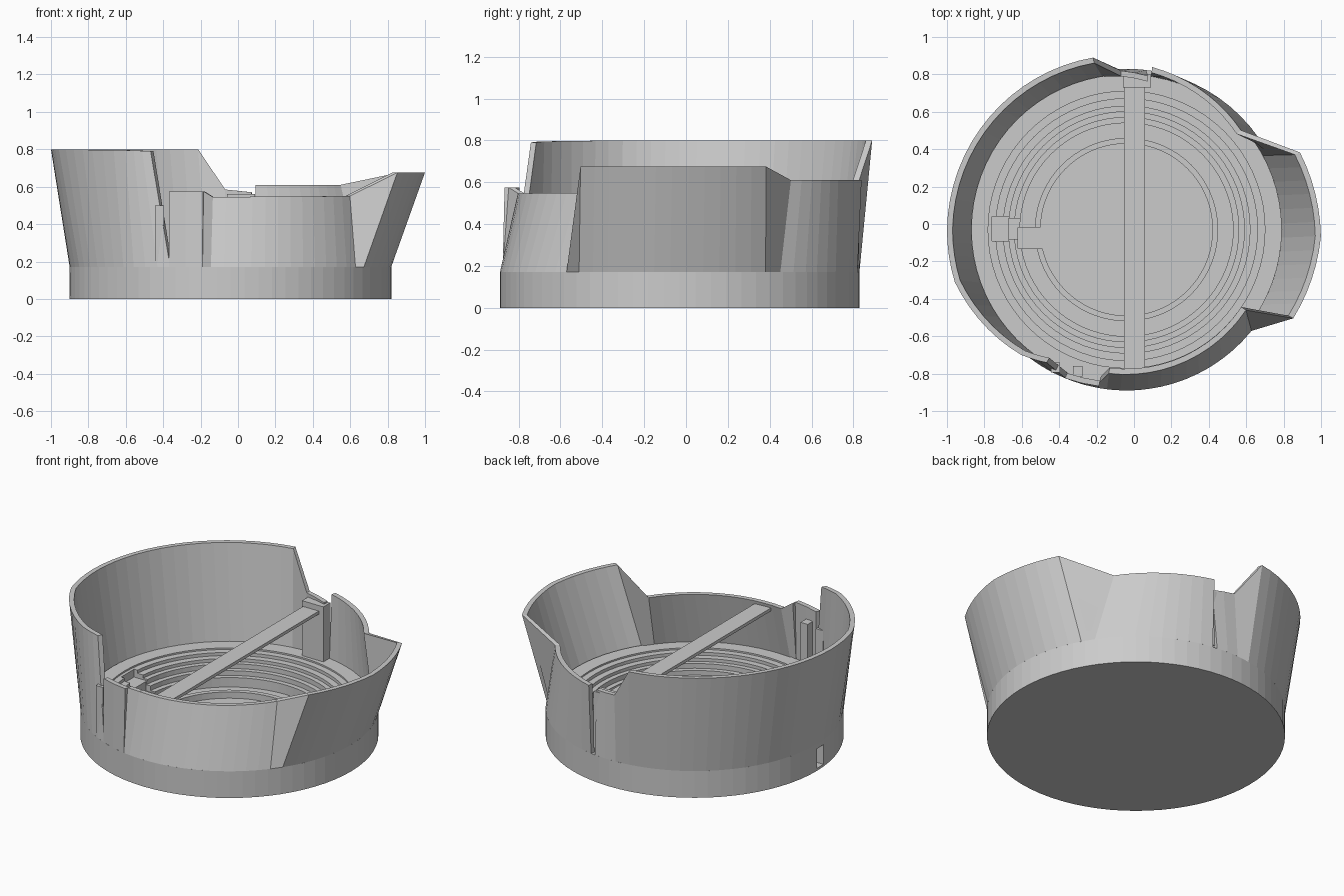
import bpy, bmesh
from math import cos, sin, radians

if "Cube" in bpy.data.objects:
    bpy.data.objects.remove(bpy.data.objects["Cube"])

CX, CY = -0.04, -0.03      # centre of the round plan
R, BASE_Z, T = 0.86, 0.17, 0.03


def make(name, bm):
    bmesh.ops.recalc_face_normals(bm, faces=bm.faces)
    me = bpy.data.meshes.new(name)
    bm.to_mesh(me)
    bm.free()
    ob = bpy.data.objects.new(name, me)
    bpy.context.collection.objects.link(ob)
    return ob


def polar(a, r, z):
    return (CX + r * cos(radians(a)), CY + r * sin(radians(a)), z)


def wall(name, stations):
    """Loft a thin wall through (bottom angle, top angle, top radius, top z)."""
    rows = [stations[0]]
    for s, e in zip(stations, stations[1:]):
        n = max(1, round((e[0] - s[0]) / 5))
        for i in range(1, n + 1):
            rows.append([p + (q - p) * i / n for p, q in zip(s, e)])
    bm = bmesh.new()
    rings = []
    for ab, at, r, z in rows:
        rings.append([bm.verts.new(p) for p in (
            polar(ab, R, BASE_Z), polar(at, r, z),
            polar(at, r - T, z), polar(ab, R - T, BASE_Z))])
    for p, q in zip(rings, rings[1:]):
        for k in range(4):
            j = (k + 1) % 4
            bm.faces.new((p[k], p[j], q[j], q[k]))
    bm.faces.new(rings[0])
    bm.faces.new(rings[-1])
    return make(name, bm)


def box(name, lo, hi):
    bm = bmesh.new()
    bmesh.ops.create_cube(bm, size=1)
    for v in bm.verts:
        v.co = [l + (c + 0.5) * (h - l) for c, l, h in zip(v.co, lo, hi)]
    return make(name, bm)


def revolve(name, profile, n=72):
    """Closed solid: profile runs from the top centre out and down to the bottom centre."""
    bm = bmesh.new()
    rings = [[bm.verts.new(polar(360 * i / n, r, z)) for i in range(n)] for r, z in profile]
    for p, q in zip(rings, rings[1:]):
        for i in range(n):
            j = (i + 1) % n
            bm.faces.new((p[i], p[j], q[j], q[i]))
    bm.faces.new(rings[0])
    bm.faces.new(rings[-1])
    return make(name, bm)


# Base with the terraces stepping down to the pitch
steps = [(0.46, 0.02), (0.46, 0.06), (0.49, 0.06), (0.49, 0.04), (0.57, 0.04), (0.57, 0.10),
         (0.60, 0.10), (0.60, 0.13), (0.63, 0.13), (0.63, 0.16), (0.66, 0.16), (0.66, 0.18),
         (0.70, 0.18), (0.70, 0.20), (0.74, 0.20), (0.74, 0.21), (0.83, 0.21), (0.83, 0.17),
         (R, BASE_Z), (R, 0)]
bowl = revolve("terraced_base", steps)

# Stairway gap and outer doorway on the left
cuts = [((-0.76, -0.09, 0.15), (-0.66, 0.04, 0.4)),
        ((-0.67, -0.08, 0.09), (-0.60, 0.03, 0.4)),
        ((-0.62, -0.13, 0.025), (-0.44, -0.02, 0.4)),
        ((-1.0, -0.10, 0.015), (-0.84, -0.03, 0.14))]
for i, (lo, hi) in enumerate(cuts):
    c = box("opening_cutter_%d" % i, lo, hi)
    c.hide_render = True
    c.hide_set(True)
    m = bowl.modifiers.new("opening", "BOOLEAN")
    m.operation, m.object, m.solver = "DIFFERENCE", c, "EXACT"

# Front, flared right and back walls in one sweep
wall("front_right_back_wall", [
    (260, 260, 0.83, 0.575), (263, 263, 0.775, 0.545),
    (321, 326, 0.77, 0.55),
    (326, 332, 1.01, 0.675), (357, 358, 1.04, 0.675), (388.5, 384, 1.015, 0.675),
    (394, 401, 0.81, 0.61), (441, 441, 0.88, 0.61)])

# Low back notch climbing to the tall left wall
wall("tall_left_wall", [
    (83, 82, 0.83, 0.57), (93, 92, 0.85, 0.585),
    (99, 101, 0.937, 0.80), (180, 180, 0.96, 0.80), (200, 197, 0.96, 0.80),
    (233, 230, 0.875, 0.795), (248, 239, 0.83, 0.79)])

# Narrow gate panel and its inner piers
wall("gate_panel", [(247.5, 247.5, 0.86, 0.575), (260, 260, 0.85, 0.575)])
for x, y in ((-0.42, -0.77), (-0.30, -0.79)):
    box("gate_pier", (x - 0.025, y - 0.025, 0.2), (x + 0.025, y + 0.03, 0.5))
box("back_pier", (-0.06, 0.73, 0.2), (0.09, 0.80, 0.56))

# Walkway spanning the arena
box("walkway", (-0.053, -0.78, 0.505), (0.058, 0.77, 0.525))
